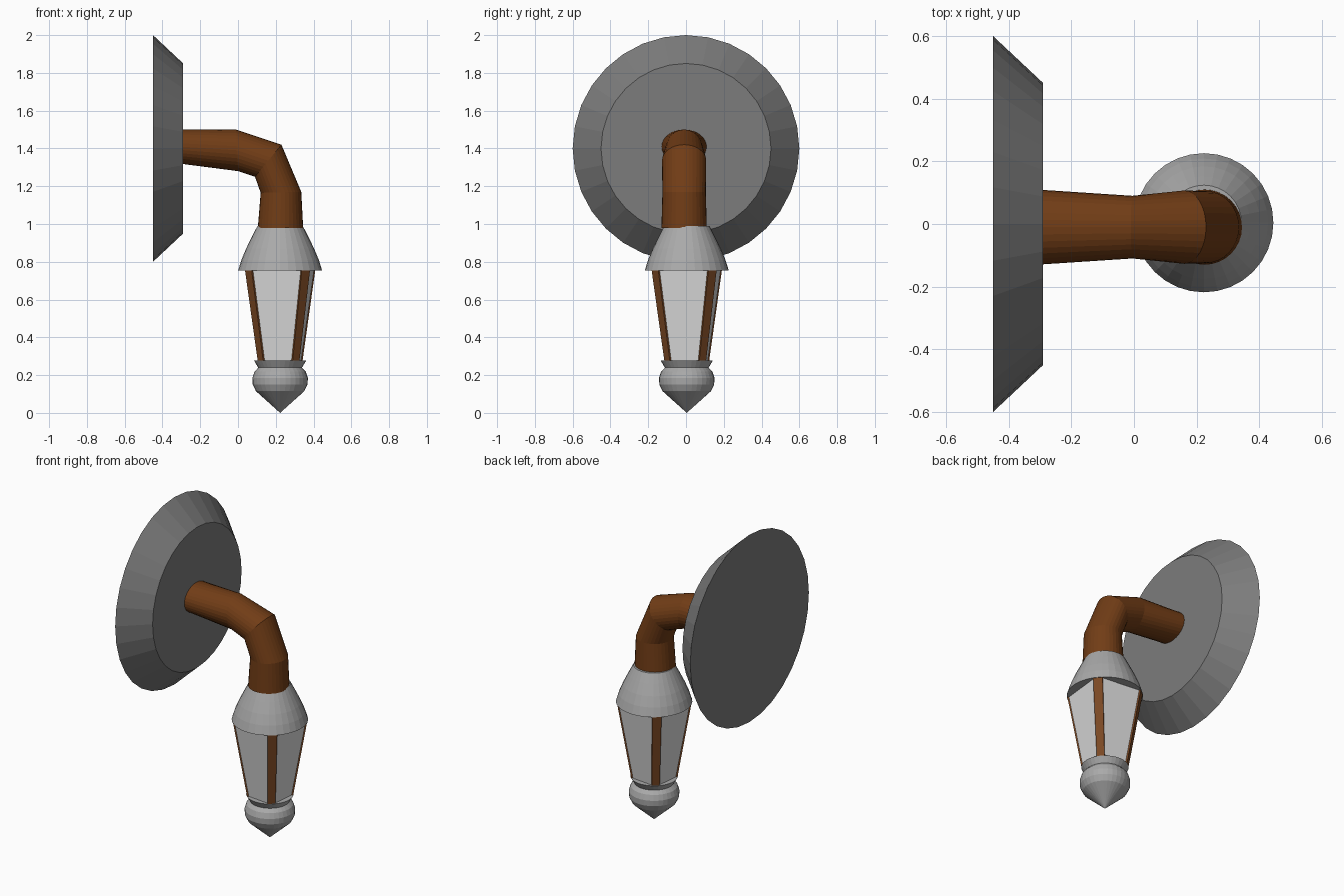
import bpy, bmesh, math
from mathutils import Vector, Matrix

if "Cube" in bpy.data.objects:
    bpy.data.objects.remove(bpy.data.objects["Cube"])

SIDES = 32
LAMP = Vector((0.223, 0.004, 0))      # lantern axis
TWIST = math.radians(-6)              # lantern body is turned slightly


def material(name, rgb):
    m = bpy.data.materials.new(name)
    m.diffuse_color = (*rgb, 1)
    m.use_nodes = True
    m.node_tree.nodes["Principled BSDF"].inputs["Base Color"].default_value = m.diffuse_color
    return m


PLATE = material("dark grey metal", (0.20, 0.20, 0.20))
METAL = material("mid grey metal", (0.40, 0.40, 0.40))
GLASS = material("pale grey glass", (0.72, 0.72, 0.72))
WOOD = material("brown wood", (0.165, 0.046, 0.008))
BAR = material("light brown wood", (0.20, 0.065, 0.017))


def loft(name, rings, mat, matrix=Matrix()):
    """Skin a list of equal-length point rings and cap both ends."""
    bm = bmesh.new()
    rows = [[bm.verts.new(matrix @ Vector(p)) for p in ring] for ring in rings]
    for a, b in zip(rows, rows[1:]):
        n = len(a)
        for i in range(n):
            j = (i + 1) % n
            bm.faces.new((a[i], a[j], b[j], b[i]))
    bm.faces.new(rows[0])
    bm.faces.new(rows[-1])
    bmesh.ops.remove_doubles(bm, verts=bm.verts, dist=1e-5)
    bmesh.ops.recalc_face_normals(bm, faces=bm.faces)
    me = bpy.data.meshes.new(name)
    bm.to_mesh(me)
    bm.free()
    me.materials.append(mat)
    ob = bpy.data.objects.new(name, me)
    bpy.context.collection.objects.link(ob)
    return ob


def angles():
    return [2 * math.pi * i / SIDES for i in range(SIDES)]


def lathe(name, profile, mat, matrix):
    rings = [[(r * math.cos(a), r * math.sin(a), z) for a in angles()]
             for r, z in profile]
    return loft(name, rings, mat, matrix)


# Wall plate: bevelled disc facing +x
lathe("wall_plate", [(0.60, -0.45), (0.45, -0.29)], PLATE,
      Matrix.Translation((0, 0, 1.4)) @ Matrix.Rotation(math.pi / 2, 4, 'Y'))

# Bent arm: outer point, inner point (x, z) and y radius of each section
sections = [((-0.31, 1.50), (-0.31, 1.32), 0.12),
            ((-0.01, 1.50), (0.00, 1.28), 0.10),
            ((0.23, 1.42), (0.09, 1.25), 0.117),
            ((0.335, 1.17), (0.12, 1.165), 0.115),
            ((0.345, 0.98), (0.105, 0.98), 0.12)]
arm = []
for (ox, oz), (ix, iz), ry in sections:
    c = Vector(((ox + ix) / 2, -0.01, (oz + iz) / 2))
    h = Vector(((ox - ix) / 2, 0, (oz - iz) / 2))
    arm.append([c + h * math.cos(a) + Vector((0, ry * math.sin(a), 0))
                for a in angles()])
loft("arm", arm, WOOD)

# Lantern hood, collar and finial
lamp = Matrix.Translation(LAMP)
lathe("hood", [(0.12, 0.99), (0.148, 0.935), (0.180, 0.87),
               (0.205, 0.81), (0.222, 0.755)], METAL, lamp)
lathe("collar", [(0.138, 0.277), (0.115, 0.238)], METAL, lamp)
lathe("finial", [(0.115, 0.24), (0.136, 0.218), (0.147, 0.185), (0.145, 0.15),
                 (0.128, 0.115), (0.0, 0.0)], METAL, lamp)

# Glass body: tapered square with cut corners
body = lamp @ Matrix.Rotation(TWIST, 4, 'Z')


def cut_square(d, w, z):
    pts = []
    for k in range(4):
        rot = Matrix.Rotation(k * math.pi / 2, 3, 'Z')
        pts += [rot @ Vector((d, -w, z)), rot @ Vector((d, w, z))]
    return pts


loft("glass_body", [cut_square(0.167, 0.128, 0.757),
                    cut_square(0.104, 0.076, 0.275)], GLASS, body)


# Four corner bars
def bar_section(r, h, z):
    return [(r - 0.035, -h, z), (r, -h, z), (r, h, z), (r - 0.035, h, z)]


for k in range(4):
    turn = Matrix.Rotation(math.pi / 4 + k * math.pi / 2, 4, 'Z')
    loft("corner_bar_%d" % (k + 1),
         [bar_section(0.217, 0.028, 0.757), bar_section(0.134, 0.023, 0.275)],
         BAR, body @ turn)
